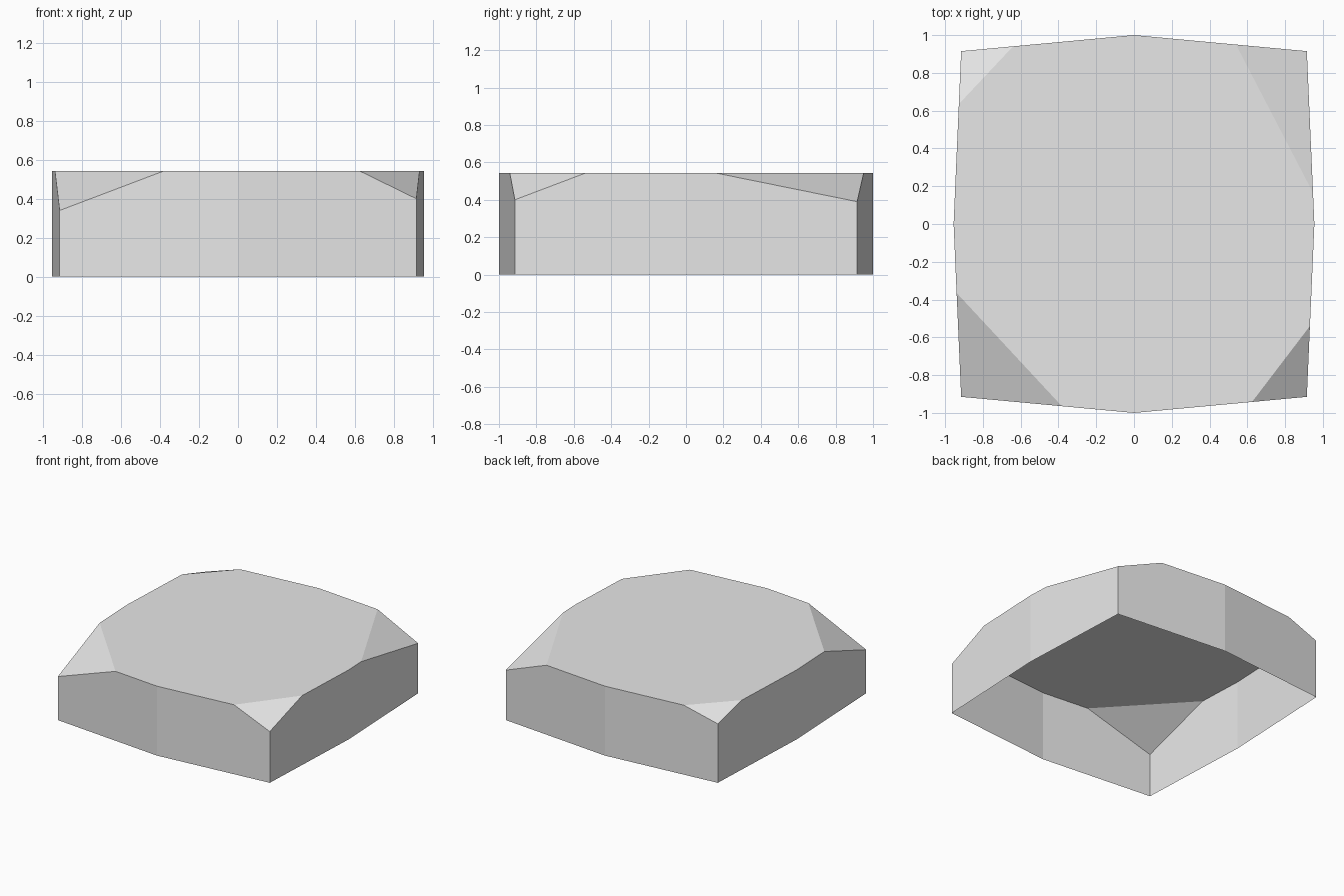
import bpy
import bmesh

cube = bpy.data.objects.get("Cube")
if cube:
    bpy.data.objects.remove(cube, do_unlink=True)

TOP = 0.542          # height of the flat top
CORNER = 0.915       # corner position in x and y
END, SIDE = 1.0, 0.955  # bulge of the end and side walls

# One flat stone grey
stone = bpy.data.materials.new("stone_grey")
stone.use_nodes = True
stone.diffuse_color = (0.8, 0.8, 0.8, 1)
stone.node_tree.nodes["Principled BSDF"].inputs["Base Color"].default_value = (0.8, 0.8, 0.8, 1)

# Chipped corners, counter-clockwise: x sign, y sign, corner height,
# where the chip meets the end wall (|x|) and the side wall (|y|)
chips = [
    (1, -1, 0.40, 0.625, 0.54),
    (1, 1, 0.39, 0.54, 0.165),
    (-1, 1, 0.46, 0.64, 0.635),
    (-1, -1, 0.34, 0.382, 0.365),
]


def on_end(x, sy):
    return (x, sy * (END - (END - CORNER) * abs(x) / CORNER))


def on_side(y, sx):
    return (sx * (SIDE - (SIDE - CORNER) * abs(y) / CORNER), y)


bm = bmesh.new()


def vert(xy, z):
    return bm.verts.new((xy[0], xy[1], z))


# Wall midpoints, keyed by outward direction, as (bottom, top) pairs
mids = {}
for d in ((0, -1), (1, 0), (0, 1), (-1, 0)):
    xy = (d[0] * SIDE, d[1] * END)
    mids[d] = (vert(xy, 0), vert(xy, TOP))

# Two wall panels and one sloping chip per corner
rim = []
for sx, sy, z, cx, cy in chips:
    low = vert((sx * CORNER, sy * CORNER), 0)
    high = vert((sx * CORNER, sy * CORNER), z)
    end_pt = vert(on_end(sx * cx, sy), TOP)
    side_pt = vert(on_side(sy * cy, sx), TOP)
    first, last = mids[(0, sy)], mids[(sx, 0)]
    a, b = end_pt, side_pt
    if sx * sy > 0:
        first, last, a, b = last, first, b, a
    bm.faces.new((first[0], low, high, a, first[1]))
    bm.faces.new((low, last[0], last[1], b, high))
    bm.faces.new((high, b, a))
    rim += [first[1], a, b]

# Flat top; the underside stays open
bm.faces.new(rim)

mesh = bpy.data.meshes.new("chipped_stone_block")
bm.to_mesh(mesh)
bm.free()
mesh.materials.append(stone)
block = bpy.data.objects.new("chipped_stone_block", mesh)
bpy.context.scene.collection.objects.link(block)
